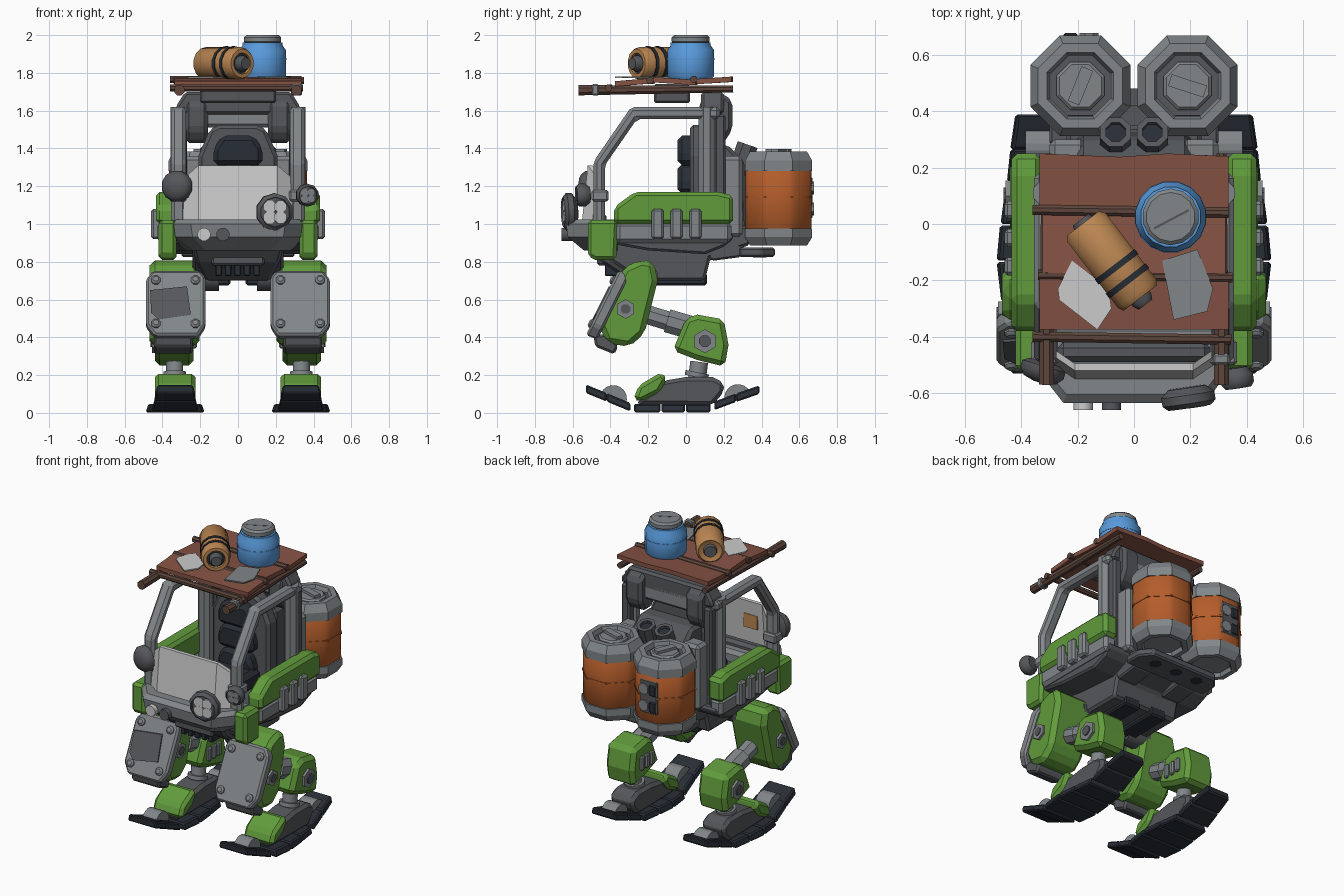
import bpy, bmesh, math
from mathutils import Vector

COLOURS = {"light_grey": (.22, .24, .25), "dark_grey": (.09, .096, .104), "navy_black": (.022, .028, .038),
           "green": (.12, .33, .045), "rust_orange": (.46, .11, .024), "tan": (.5, .24, .085), "blue": (.1, .33, .72),
           "red_wood": (.235, .085, .057), "brown_wood": (.11, .06, .045), "white": (.6, .6, .6)}
mats = []
for cname, rgb in COLOURS.items():
    mats.append(bpy.data.materials.new(cname))
    mats[-1].diffuse_color = (*rgb, 1)
GREY, DARK, BLACK, GREEN, ORANGE, TAN, BLUE, BOARD, ROD, WHITE = mats


def loft(name, rings, m, bevel=0, mirror=False, smooth=None):
    """Skin matching rings of points and cap both ends."""
    bm = bmesh.new()
    vs = [[bm.verts.new(p) for p in ring] for ring in rings]
    n = len(vs[0])
    for a, b in zip(vs, vs[1:]):
        for i in range(n):
            j = (i + 1) % n
            bm.faces.new((a[i], a[j], b[j], b[i]))
    bm.faces.new(vs[0][::-1])
    bm.faces.new(vs[-1])
    bmesh.ops.recalc_face_normals(bm, faces=bm.faces)
    me = bpy.data.meshes.new(name)
    bm.to_mesh(me)
    bm.free()
    me.materials.append(m)
    ob = bpy.data.objects.new(name, me)
    bpy.context.collection.objects.link(ob)
    if smooth:
        bpy.ops.object.select_all(action='DESELECT')
        ob.select_set(True)
        bpy.context.view_layer.objects.active = ob
        bpy.ops.object.shade_smooth_by_angle(angle=math.radians(smooth))
    if bevel:
        mod = ob.modifiers.new("bevel", 'BEVEL')
        mod.width, mod.segments, mod.limit_method = bevel, 1, 'ANGLE'
    if mirror:
        ob.modifiers.new("mirror", 'MIRROR')


def prism(name, axis, pts, lo, hi, m, bevel=0, mirror=False):
    put = {'x': lambda a, b, d: (d, a, b), 'y': lambda a, b, d: (a, d, b), 'z': lambda a, b, d: (a, b, d)}[axis]
    loft(name, [[put(a, b, d) for a, b in pts] for d in (lo, hi)], m, bevel, mirror)


def box(name, x, y, z, m, bevel=0, mirror=False):
    prism(name, 'x', [(y[0], z[0]), (y[1], z[0]), (y[1], z[1]), (y[0], z[1])], x[0], x[1], m, bevel, mirror)


def lathe(name, base, direction, prof, m, n=12, mirror=False, smooth=40, bevel=0):
    """Turn (radius, distance) points about an axis; radius is to the flat side."""
    q = Vector(direction).normalized().to_track_quat('Z', 'Y')
    k = 1 / math.cos(math.pi / n)
    ang = [2 * math.pi * (i + 0.5) / n for i in range(n)]
    rings = [[Vector(base) + q @ Vector((r * k * math.cos(a), r * k * math.sin(a), d)) for a in ang] for r, d in prof]
    loft(name, rings, m, bevel, mirror, smooth)


def rod(name, a, b, r, m, n=12, mirror=False, r2=None):
    d = Vector(b) - Vector(a)
    lathe(name, a, d, [(r, 0), (r2 or r, d.length)], m, n, mirror)


# Hull, belly and nose
prism("hull", 'x', [(-.42, .95), (-.42, .9), (-.2, .86), (.1, .84), (.2, .88), (.25, .92), (.25, .95)], -.4, .4, DARK, .012)
prism("belly", 'x', [(-.47, .94), (-.47, .85), (-.3, .74), (-.24, .7), (.1, .7), (.13, .82), (.34, .89), (.35, .99), (.1, .99), (.1, .94)],
      -.24, .24, DARK, .015)
box("belly_skid", (.04, .16), (-.22, .11), (.675, .74), BLACK, .01, True)
prism("rear_plate", 'z', [(-.3, .28), (-.3, .4), (-.24, .47), (.24, .47), (.3, .4), (.3, .28)], .825, .875, DARK, .01)
prism("rear_bracket", 'x', [(.12, .82), (.14, .805), (.29, .825), (.31, .88), (.2, .93), (.12, .93)], .1, .24, DARK, .01, True)
for x in (-.16, 0, .16):
    rod("plate_hole", (x, .39, .822), (x, .39, .84), .035, BLACK, 8)
nose = []
for z, p in ((.86, ((.28, -.36), (.24, -.5), (.17, -.54))), (.93, ((.36, -.36), (.33, -.52), (.24, -.625))),
             (1.0, ((.36, -.36), (.34, -.52), (.25, -.635))), (1.025, ((.345, -.38), (.325, -.5), (.24, -.605)))):
    nose.append([(x, y, z) for x, y in p] + [(-x, y, z) for x, y in p[::-1]])
loft("nose", nose, GREY)
loft("chin", [[(-x, -.2, z), (-x, y, z), (x, y, z), (x, -.2, z)] for x, y, z in ((.24, -.51, .87), (.22, -.45, .8), (.17, -.3, .7))], DARK, .015)
box("chin_bumper", (-.14, .14), (-.47, -.4), (.78, .835), DARK, .01)
for i in range(5):
    box("chin_slat", (-.12 + i * .05, -.085 + i * .05), (-.43, -.33), (.725, .79), BLACK, .005)
for x, m in ((-.18, WHITE), (-.08, DARK)):
    rod("nose_lamp", (x, -.6, .945), (x, -.66, .945), .034, m)
# Side armour
prism("side_armour", 'x', [(-.38, 1.0), (-.38, 1.09), (-.27, 1.17), (.17, 1.17), (.25, 1.15), (.25, 1.0)], .33, .435, GREEN, .02, True)
prism("front_corner", 'x', [(-.52, 1.02), (-.52, .83), (-.48, .81), (-.37, .81), (-.36, 1.02)], .325, .42, GREEN, .018, True)
for y in (-.15, -.05, .05):
    prism("side_rib", 'x', [(y - .032, .92), (y + .032, .92), (y + .032, 1.08), (y - .032, 1.08)], .38, .46, GREY, .012, True)
box("side_sill", (.335, .425), (-.37, .24), (.9, 1.01), GREY, .02, True)
# Front plate and its patch
loft("front_plate", [[(x, y, 1.02), (x, y + .03, t), (x, y + .055, t), (x, y + .025, 1.02)] for x, y, t in
                     ((-.29, -.495, 1.24), (-.21, -.55, 1.31), (.21, -.55, 1.31), (.29, -.495, 1.24))], WHITE)
box("rust_patch", (-.17, -.07), (-.507, -.501), (1.13, 1.22), TAN)
box("dashboard", (-.27, .27), (-.49, -.42), (1.0, 1.06), DARK, .02)
# Cage
prism("cage_frame", 'x', [(-.49, 1.0), (-.49, 1.33), (-.29, 1.62), (.18, 1.62), (.18, 1.555), (-.26, 1.555), (-.43, 1.31), (-.43, 1.0)],
      .275, .355, GREY, .018, True)
rod("cage_rear_post", (.315, .11, .93), (.315, .11, 1.62), .043, GREY, 8, True)
box("cage_rear_brace", (.27, .33), (.15, .21), (.93, 1.58), DARK, .012, True)
box("cage_clamp", (.27, .365), (-.50, -.41), (1.12, 1.18), GREY, .01, True)
prism("cage_top_bar", 'y', [(-.33, 1.62), (-.28, 1.7), (.28, 1.7), (.33, 1.62), (.33, 1.58), (-.33, 1.58)], .08, .2, DARK, .015)
box("cage_cross_bar", (-.2, .2), (.1, .2), (1.51, 1.63), GREY, .02)
prism("cage_block", 'x', [(.07, 1.5), (.07, 1.64), (.11, 1.69), (.2, 1.69), (.245, 1.65), (.245, 1.5), (.2, 1.43), (.12, 1.43)],
      .16, .28, DARK, .02, True)
box("roof_mount", (-.2, .2), (-.17, .02), (1.64, 1.74), DARK, .01)
# Seat
prism("seat_shell", 'y', [(-.21, .93), (-.21, 1.36), (-.15, 1.5), (-.1, 1.525), (.1, 1.525), (.15, 1.5), (.21, 1.36), (.21, .93)],
      .02, .12, DARK, .02)
for z in (1.0, 1.16, 1.31):
    prism("seat_cushion", 'y', [(-.13, z), (-.13, z + .09), (-.085, z + .158), (.085, z + .158), (.13, z + .09), (.13, z)], -.045, .05, BLACK, .025)
box("seat_base", (-.15, .15), (-.25, .04), (.93, 1.06), BLACK, .03)
# Engine with two stacks
prism("engine", 'x', [(.1, .93), (.1, 1.42), (.22, 1.42), (.31, 1.33), (.33, .93)], -.2, .2, DARK, .02)
box("engine_side", (.17, .3), (.19, .3), (.93, 1.36), GREY, .02, True)
lathe("exhaust", (.065, .27, 1.26), (0, .35, 1), [(.055, 0), (.055, .17), (.035, .17), (.035, .14)], DARK, 8, True)
lathe("exhaust_core", (.065, .27, 1.26), (0, .35, 1), [(.036, .1), (.036, .15)], BLACK, 8, True)
box("barrel_link", (-.06, .06), (.42, .48), (1.05, 1.3), DARK)
# Rear barrels
UP, BC = (0, 0, 1), (.19, .49, 0)
lathe("barrel_drum", BC, UP, [(.174, .96), (.174, 1.31)], ORANGE, 8, True, 50, .02)
lathe("barrel_seam", BC, UP, [(.177, 1.137), (.177, 1.147)], ORANGE, 8, True, 50)
lathe("barrel_lid", BC, UP, [(.178, 1.28), (.178, 1.335), (.15, 1.385), (.118, 1.385), (.108, 1.355)], GREY, 8, True, None)
lathe("barrel_lid_ring", BC, UP, [(.108, 1.35), (.106, 1.358)], DARK, 8, True, None)
lathe("barrel_cap", BC, UP, [(.085, 1.35), (.085, 1.37), (.075, 1.38)], GREY, 8, True, None)
lathe("barrel_foot", BC, UP, [(.11, .91), (.12, .885), (.15, .885), (.178, .93), (.178, .975)], GREY, 8, True, None)
for s, deg in ((1, -18), (-1, 68)):
    a = math.radians(deg)
    v = Vector((math.cos(a), math.sin(a), 0)) * .066
    w, c = Vector((-v.y, v.x, 0)) * .33, Vector((s * .19, .49, 0))
    prism("lid_handle", 'z', [(c + p).xy for p in (v + w, w - v, -v - w, v - w)], 1.37, 1.398, GREY)
box("valve_panel", (-.255, -.13), (.64, .669), (1.03, 1.25), DARK, .006)
for z in (1.08, 1.19):
    rod("valve_dial", (-.16, .65, z), (-.16, .677, z), .034, GREY, 8)
    box("valve_box", (-.25, -.2), (.65, .677), (z - .035, z + .035), BLACK, .006)
# Head lamps
for x, y, z, r, d in ((.187, -.58, 1.065, .095, (.15, -1, -.03)), (.36, -.51, 1.155, .058, (.15, -1, -.05))):
    base, dv = Vector((x, y, z)), Vector(d).normalized()
    lathe("lamp_shell", base, d, [(r * .7, 0), (r, .025), (r, .055), (r * .8, .072), (r * .78, .062)], DARK, 10)
    for i in range(4):
        a = math.pi * (i + .5) / 2
        p = base + dv * .058 + Vector((math.cos(a), 0, math.sin(a))) * r * .42
        lathe("lamp_bulb", p, d, [(r * .34, -.01), (r * .34, .012)], WHITE if r > .09 else GREY, 8)
lathe("side_dome", (-.315, -.49, 1.2), (-.3, -1, 0), [(.055, 0), (.08, .015), (.08, .04), (.06, .065), (.02, .075)], DARK, 12)
# Plank roof
for y0, y1, z0, z1, e in ((.055, .25, 1.74, 1.752, .335), (-.175, .06, 1.75, 1.735, .325), (-.375, -.165, 1.728, 1.745, .335)):
    loft("roof_board", [[(x, y0, z0), (x, y1 + k, z1), (x, y1 + k, z1 + .028), (x, y0, z0 + .028)]
                        for x, k in ((-e, 0), (-.05, -.012), (.12, 0), (e, -.01))], BOARD)
for y, z, x0, x1 in ((.05, 1.765, -.36, .335), (-.18, 1.76, -.34, .35), (-.40, 1.72, -.36, .345)):
    rod("roof_cross_pole", (x0, y, z), (x1, y - .01, z), .018, ROD, 8)
rod("roof_side_pole", (.31, .25, 1.715), (.31, -.57, 1.708), .018, ROD, 8, True, .027)
box("pole_clamp", (.28, .34), (-.50, -.46), (1.68, 1.74), GREY, .008)
prism("white_scrap", 'z', [(-.27, -.23), (-.22, -.13), (-.09, -.23), (-.08, -.3), (-.13, -.375), (-.265, -.27)], 1.772, 1.78, WHITE)
prism("grey_scrap", 'z', [(.1, -.13), (.225, -.09), (.28, -.23), (.26, -.31), (.14, -.34)], 1.772, 1.78, GREY)
# Roof cargo
CC = (.13, .025, 0)
lathe("blue_can", CC, UP, [(.11, 1.765), (.124, 1.785), (.124, 1.92), (.106, 1.945), (.106, 1.96), (.09, 1.962)], BLUE, 16)
lathe("can_seam", CC, UP, [(.12, 1.868), (.126, 1.868), (.126, 1.878), (.12, 1.878)], BLUE, 16)
lathe("can_lid", CC, UP, [(.085, 1.95), (.098, 1.965), (.098, 1.988), (.085, 2.0)], GREY, 14)
prism("can_lid_slot", 'z', [(.07, -.012), (.072, -.02), (.195, .045), (.193, .053)], 1.998, 2.001, DARK)
A, D = Vector((-.18, .003, 1.85)), Vector((.203, -.265, 0))
L = D.length
lathe("tan_keg", A, D, [(.05, .01), (.07, 0), (.085, .02), (.085, L - .02), (.075, L), (.055, L), (.05, L - .02)], TAN, 14)
for f in (.55, .74):
    lathe("keg_band", A + D * f, D, [(.08, 0), (.089, 0), (.089, .022), (.08, .022)], BLACK, 14)
lathe("keg_recess", A, D, [(.054, L - .03), (.054, L - .012)], BLACK, 12)
lathe("keg_plug", A, D, [(.035, -.015), (.04, 0), (.04, L + .01), (.03, L + .03)], DARK, 10)
# Legs: hip, thigh, shin, knee
rod("hip_axle", (.1, -.22, .72), (.26, -.22, .72), .07, DARK, 10, True)
prism("thigh", 'x', [(-.33, .77), (-.24, .81), (-.17, .80), (-.15, .7), (-.22, .42), (-.3, .35), (-.42, .37), (-.46, .46)],
      .205, .468, GREEN, .028, True)
rod("thigh_bolt", (.19, -.32, .55), (.483, -.32, .55), .045, GREY, 6, True)
rod("thigh_bolt_core", (.185, -.32, .55), (.488, -.32, .55), .025, DARK, 8, True)
rod("shin", (.335, -.27, .54), (.335, .06, .44), .05, GREY, 8, True)
rod("shin_sleeve", (.335, -.1, .488), (.335, .03, .45), .062, GREY, 8, True)
prism("knee", 'x', [(-.07, .33), (0, .5), (.06, .52), (.2, .495), (.225, .36), (.205, .245), (.06, .28)], .235, .44, GREEN, .025, True)
rod("knee_bolt", (.3, .1, .38), (.455, .1, .38), .055, GREY, 6, True)
rod("knee_bolt_core", (.3, .1, .38), (.463, .1, .38), .03, DARK, 8, True)
for y in (.03, .08, .13):
    box("knee_vent", (.218, .26), (y - .018, y + .018), (.34, .43), GREY, .008, True)


# Bolted thigh plates
def slope(z):
    return -.525 + (z - .42) * .5


plate = [(.172, .47), (.172, .72), (.2, .755), (.45, .755), (.487, .71), (.487, .47), (.44, .412), (.21, .412)]
loft("thigh_plate", [[(x, slope(z) + t, z - t * .4) for x, z in plate] for t in (0, .06)], GREY, .012, True)
for x, z in ((.225, .70), (.435, .70), (.225, .47), (.435, .47)):
    lathe("plate_rivet", (x, slope(z) + .005, z), (0, -1, .5), [(.024, 0), (.024, .012), (.014, .022)], GREY, 8, True)
loft("plate_patch", [[(x, slope(z) + t, z) for x, z in ((-.465, .65), (-.27, .67), (-.25, .52), (-.42, .495), (-.46, .53))]
                     for t in (-.009, .01)], DARK)
prism("thigh_plate_lip", 'x', [(-.49, .41), (-.48, .35), (-.38, .31), (-.36, .35), (-.4, .42)], .24, .445, DARK, .012, True)
# Feet
rod("ankle", (.335, .05, .12), (.335, .07, .27), .045, GREY, 10, True)
rod("ankle_ring", (.335, .055, .19), (.335, .06, .215), .06, GREY, 10, True)
prism("foot", 'x', [(-.27, .045), (-.12, .17), (0, .19), (.14, .19), (.2, .16), (.2, .11), (.14, .04)], .25, .42, DARK, .02, True)
prism("toe_guard", 'x', [(-.28, .07), (-.25, .145), (-.13, .216), (-.1, .18), (-.14, .11), (-.24, .06)], .225, .44, GREEN, .02, True)
for y, z, tilt in ((-.385, .075, -23), (.275, .08, 21)):
    arc = [math.radians(tilt + 20 * i) for i in range(10)]
    prism("toe_joint", 'x', [(y + .072 * math.cos(a), z + .072 * math.sin(a)) for a in arc], .285, .385, GREY, 0, True)
# Sole segments: (y, z, half width) at both ends
for ends in (((-.53, .105, .105), (-.42, .06, .112)), ((-.42, .06, .112), (-.295, .008, .125)),
             ((-.275, .003, .14), (-.135, .003, .157)), ((-.13, .003, .157), (-.005, .003, .145)),
             ((0, .003, .143), (.13, .003, .125)), ((.15, .015, .12), (.265, .058, .108)), ((.265, .058, .108), (.388, .1, .09))):
    loft("sole_segment", [[(.333 - w, y, z), (.333 + w, y, z), (.333 + w * .9, y, z + .045), (.333 - w * .9, y, z + .045)]
                          for y, z, w in ends], BLACK, .008, True)
